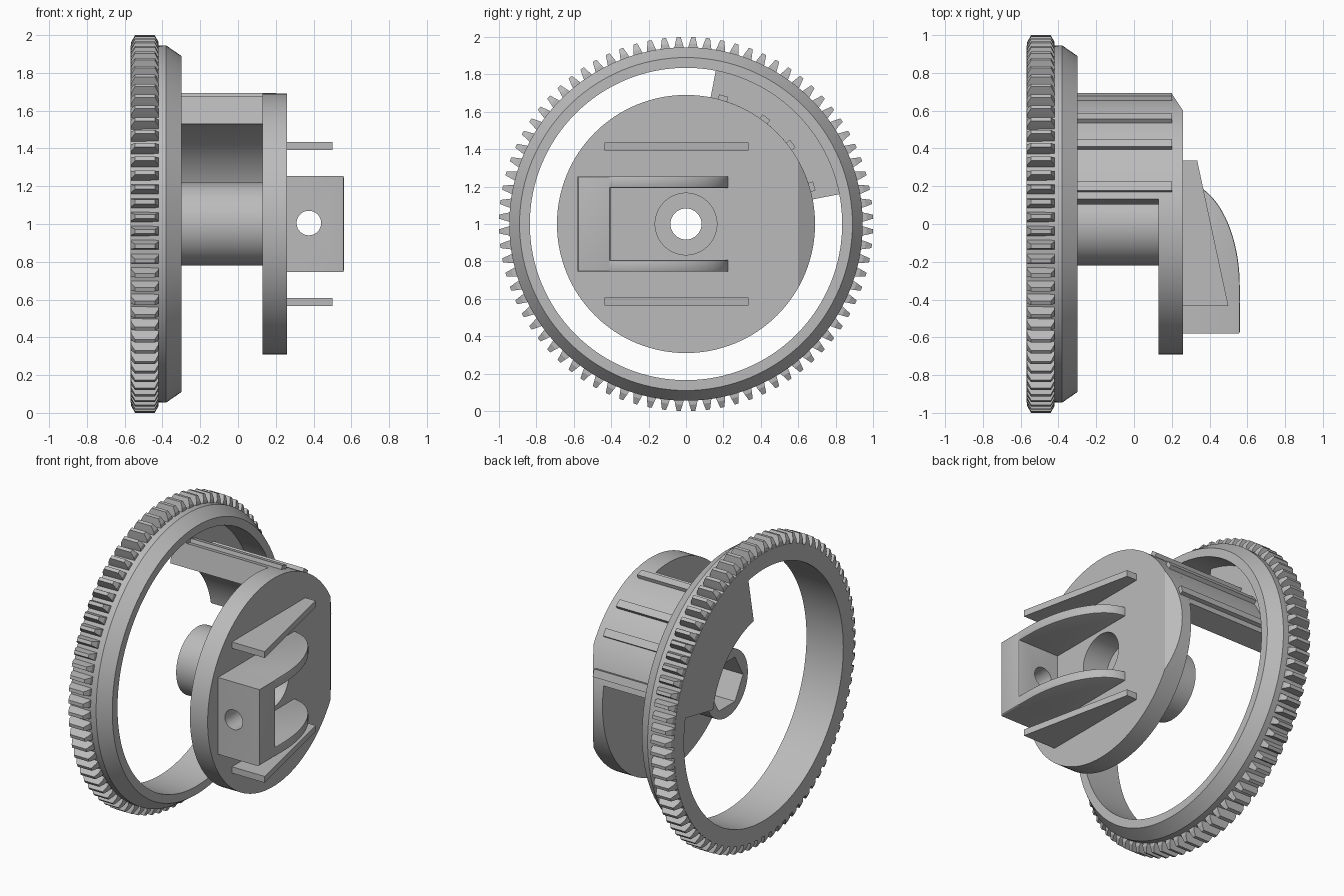
import bpy, bmesh
from math import sin, cos, pi, radians
from mathutils import Matrix, Vector

if "Cube" in bpy.data.objects:
    bpy.data.objects.remove(bpy.data.objects["Cube"], do_unlink=True)

AXIS_Z = 1.0
grey = bpy.data.materials.new("plain_grey")
grey.use_nodes = True
grey.diffuse_color = (0.5, 0.5, 0.5, 1)
grey.node_tree.nodes["Principled BSDF"].inputs["Base Color"].default_value = (0.5, 0.5, 0.5, 1)


def finish(name, bm, smooth=True):
    bmesh.ops.recalc_face_normals(bm, faces=bm.faces[:])
    me = bpy.data.meshes.new(name)
    bm.to_mesh(me)
    bm.free()
    me.materials.append(grey)
    ob = bpy.data.objects.new(name, me)
    bpy.context.collection.objects.link(ob)
    if smooth:
        activate(ob)
        bpy.ops.object.shade_smooth_by_angle(angle=radians(25))
    return ob


def activate(ob):
    bpy.ops.object.select_all(action='DESELECT')
    ob.select_set(True)
    bpy.context.view_layer.objects.active = ob


def revolve(profile, start=0, end=360, steps=128):
    """Sweep a closed (x, radius) profile about the x axis; angles run from +y to +z."""
    bm = bmesh.new()
    full = end - start == 360
    rings = []
    for i in range(steps if full else steps + 1):
        a = radians(start + (end - start) * i / steps)
        rings.append([bm.verts.new((x, r * cos(a), AXIS_Z + r * sin(a))) for x, r in profile])
    n = len(profile)
    for i in range(steps):
        p, q = rings[i], rings[(i + 1) % len(rings)]
        for j in range(n):
            k = (j + 1) % n
            bm.faces.new((p[j], p[k], q[k], q[j]))
    if not full:
        bm.faces.new(rings[0])
        bm.faces.new(rings[-1])
    return bm


def prism(points, lo, hi):
    """Extrude an (x, y) outline from z = lo to z = hi."""
    bm = bmesh.new()
    face = bm.faces.new([bm.verts.new((x, y, lo)) for x, y in points])
    new = bmesh.ops.extrude_face_region(bm, geom=[face])["geom"]
    bmesh.ops.translate(bm, vec=(0, 0, hi - lo),
                        verts=[v for v in new if isinstance(v, bmesh.types.BMVert)])
    return bm


def cut(ob, cutter):
    mod = ob.modifiers.new("cut", 'BOOLEAN')
    mod.operation, mod.solver, mod.object = 'DIFFERENCE', 'EXACT', cutter
    activate(ob)
    bpy.ops.object.modifier_apply(modifier=mod.name)
    bpy.data.objects.remove(cutter, do_unlink=True)
    bpy.ops.object.shade_smooth_by_angle(angle=radians(25))


def cylinder_cutter(name, r, sides, length, matrix):
    bm = bmesh.new()
    bmesh.ops.create_cone(bm, cap_ends=True, segments=sides, radius1=r, radius2=r,
                          depth=length, matrix=matrix)
    ob = finish(name, bm, False)
    ob.hide_render = True
    return ob


# Large ring with a bevelled inboard shoulder
finish("gear_ring", revolve([(-.57, .835), (-.57, .94), (-.38, .945), (-.30, .89), (-.30, .835)]))

# Gear teeth, narrowed towards the tip in both directions
TEETH = 80
bm = bmesh.new()
for i in range(TEETH):
    turn = Matrix.Rotation(2 * pi * (i + .5) / TEETH, 3, 'X')
    levels = []
    for r, x0, x1, w in ((.93, -.57, -.42, .028), (.965, -.565, -.422, .020), (1.0, -.545, -.44, .011)):
        levels.append([bm.verts.new(turn @ Vector((x, y, r)) + Vector((0, 0, AXIS_Z)))
                       for x, y in ((x0, -w), (x1, -w), (x1, w), (x0, w))])
    for low, high in zip(levels, levels[1:]):
        for j in range(4):
            k = (j + 1) % 4
            bm.faces.new((low[j], low[k], high[k], high[j]))
    bm.faces.new(levels[-1])
    bm.faces.new(levels[0])
finish("gear_teeth", bm, False)

# Curved arm and the web that ties it to the ring
finish("ring_web", revolve([(-.57, .54), (-.57, .84), (-.47, .84), (-.47, .54)], 11, 79, 32))
finish("curved_arm", revolve([(-.47, .54), (-.47, .69), (.13, .69), (.13, .54)], 11, 79, 32))

# Raised ribs along the arm
for i, a in enumerate((16.5, 37, 53, 73.6)):
    bm = bmesh.new()
    bmesh.ops.create_cube(bm, size=1)
    bmesh.ops.scale(bm, vec=(.67, .04, .05), verts=bm.verts)
    bmesh.ops.translate(bm, vec=(-.135, .695, 0), verts=bm.verts)
    bmesh.ops.rotate(bm, matrix=Matrix.Rotation(radians(a), 3, 'X'), verts=bm.verts)
    bmesh.ops.translate(bm, vec=(0, 0, AXIS_Z), verts=bm.verts)
    finish(f"arm_rib_{i + 1}", bm, False)

# Round plate and hub, with a stepped bore and one slanted flat
bm = revolve([(.26, .165), (.26, .69), (.13, .69), (.13, .22),
              (-.30, .22), (-.30, .083), (.08, .083), (.08, .165)])
sliced = bmesh.ops.bisect_plane(bm, geom=bm.verts[:] + bm.edges[:] + bm.faces[:],
                                plane_co=(.26, .6, 0), plane_no=(.09, .06, 0), clear_outer=True)
bmesh.ops.holes_fill(bm, edges=[e for e in sliced["geom_cut"] if isinstance(e, bmesh.types.BMEdge)])
plate = finish("plate_and_hub", bm)
along_x = Matrix.Translation((-.2, 0, AXIS_Z)) @ Matrix.Rotation(pi / 2, 4, 'Y')
cut(plate, cylinder_cutter("hex_cutter", .17, 6, .4, along_x))

# Bracket: cross block with a pin hole, between two curved cheeks
bm = bmesh.new()
bmesh.ops.create_cube(bm, size=1)
bmesh.ops.scale(bm, vec=(.31, .175, .51), verts=bm.verts)
bmesh.ops.translate(bm, vec=(.405, -.4925, AXIS_Z), verts=bm.verts)
outer = [e for e in bm.edges if all(v.co.x > .5 for v in e.verts)]
bmesh.ops.bevel(bm, geom=outer, offset=.01, segments=3, affect='EDGES', profile=.5)
block = finish("bracket_block", bm)
along_y = Matrix.Translation((.375, -.49, AXIS_Z + .005)) @ Matrix.Rotation(pi / 2, 4, 'X')
cut(block, cylinder_cutter("pin_cutter", .065, 48, .5, along_y))

arc = [(.25 + .31 * cos(t), -.33 + .555 * sin(t)) for t in [pi / 2 * i / 24 for i in range(25)]]
cheek = [(.25, -.41), (.56, -.41)] + arc
fin = [(.25, -.435), (.5, -.435), (.335, .335), (.25, .335)]
for side, s in (("upper", 1), ("lower", -1)):
    for name, outline, near, far in (("bracket_cheek", cheek, .193, .255), ("side_fin", fin, .393, .435)):
        lo, hi = sorted((AXIS_Z + s * near, AXIS_Z + s * far))
        bm = prism(outline, lo, hi)
        if name == "bracket_cheek":
            rim = [e for e in bm.edges if abs(e.verts[0].co.z - e.verts[1].co.z) < .001
                   and all(v.co.x > .252 for v in e.verts)
                   and any(v.co.y > -.4 for v in e.verts)]
            bmesh.ops.bevel(bm, geom=rim, offset=.008, segments=2, affect='EDGES', profile=.5)
        finish(f"{side}_{name}", bm)
